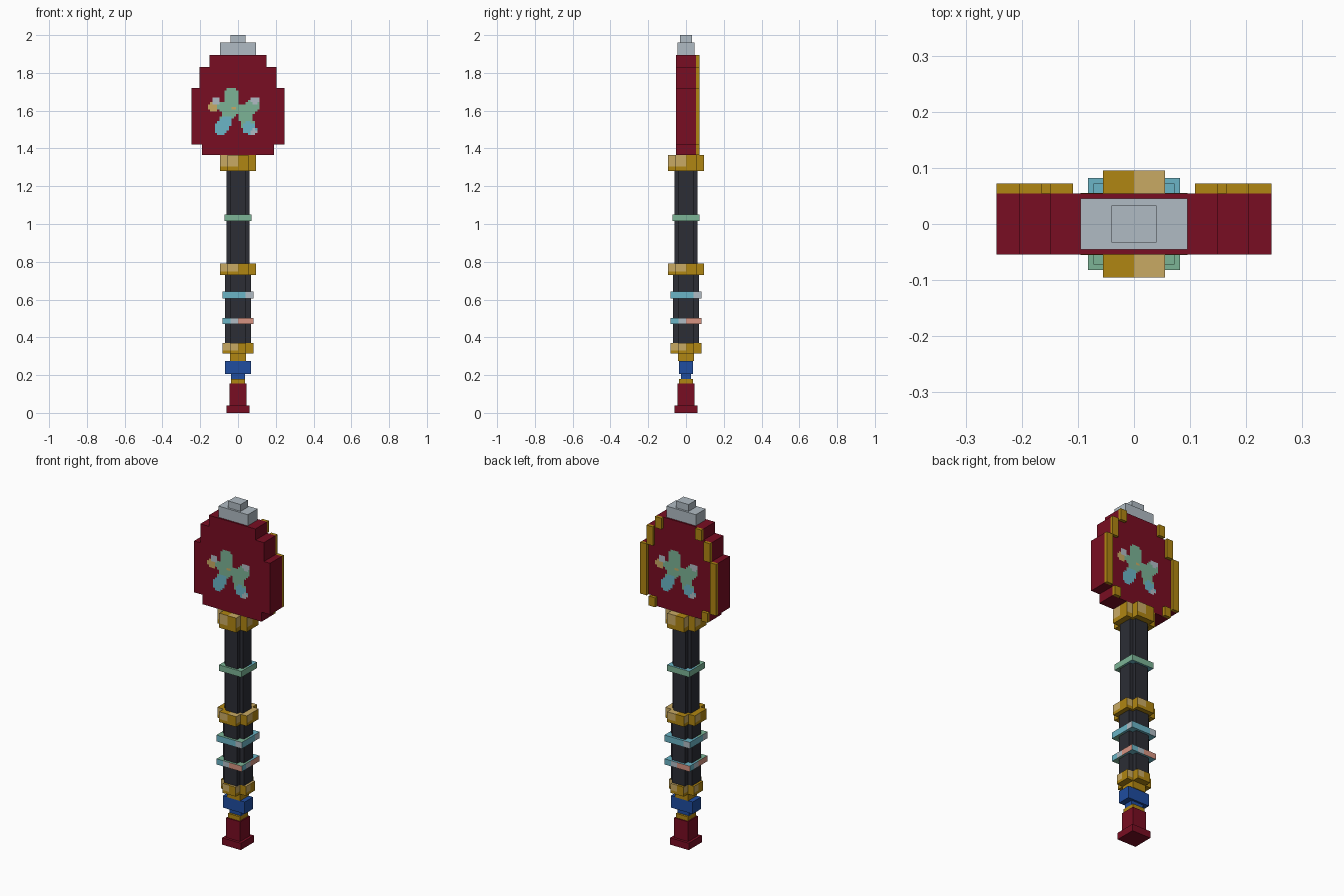
import bpy, bmesh
from mathutils import Vector

if "Cube" in bpy.data.objects:
    bpy.data.objects.remove(bpy.data.objects["Cube"], do_unlink=True)


def material(name, *rgb):
    m = bpy.data.materials.new(name)
    m.use_nodes = True
    m.diffuse_color = (*rgb, 1)
    m.node_tree.nodes["Principled BSDF"].inputs["Base Color"].default_value = (*rgb, 1)
    return m


CRIMSON = material("crimson", .19, .004, .016)
GOLD = material("gold", .434, .238, .006)
TAN = material("pale gold", .584, .402, .127)
BLACK = material("charcoal", .025, .027, .036)
GREEN = material("sea green", .2, .456, .305)
CYAN = material("cyan", .147, .462, .565)
BLUE = material("blue", .014, .074, .352)
SILVER = material("silver", .434, .497, .546)
PINK = material("pink", .68, .296, .223)


def finish(name, bm, mats):
    mesh = bpy.data.meshes.new(name)
    bm.to_mesh(mesh)
    bm.free()
    for m in mats:
        mesh.materials.append(m)
    bpy.context.collection.objects.link(bpy.data.objects.new(name, mesh))


def prism(name, points, push, mats, cuts=(), rule=None):
    """Extrude an outline, slice it along cuts, then colour faces by a rule."""
    bm = bmesh.new()
    face = bm.faces.new([bm.verts.new(p) for p in points])
    out = bmesh.ops.extrude_face_region(bm, geom=[face], use_keep_orig=True)
    verts = [v for v in out["geom"] if isinstance(v, bmesh.types.BMVert)]
    bmesh.ops.translate(bm, verts=verts, vec=push)
    bmesh.ops.recalc_face_normals(bm, faces=bm.faces)
    for co, no in cuts:
        bmesh.ops.bisect_plane(bm, geom=bm.verts[:] + bm.edges[:] + bm.faces[:],
                               plane_co=co, plane_no=no)
    bm.normal_update()
    if rule:
        for f in bm.faces:
            n, c = f.normal, f.calc_center_median()
            across = c.dot(Vector((-n.y, n.x, 0)))  # position along a side face
            f.material_index = mats.index(rule(n, c, across))
    finish(name, bm, mats)


def square(x, y, z):
    return [(-x, -y, z), (x, -y, z), (x, y, z), (-x, y, z)]


def block(name, x, y, z0, z1, mat):
    prism(name, square(x, y, z0), (0, 0, z1 - z0), [mat])


def cross(a, b, z):
    pts = []
    for i, j in ((1, 0), (0, 1), (-1, 0), (0, -1)):
        for u, v in ((a, -b), (a, b), (b, b)):
            pts.append((u * i - v * j, u * j + v * i, z))
    return pts


HALVES = [((0, 0, 0), (1, 0, 0)), ((0, 0, 0), (0, 1, 0))]


def collar(name, a, b, z0, z1):
    """Cross-shaped gold ring with a pale upper corner on every side."""
    mid = z0 + (z1 - z0) * .3

    def rule(n, c, across):
        if n.z > .5:
            return TAN if c.x > 0 else GOLD
        if n.z < -.5:
            return GOLD
        return TAN if across < 0 and c.z > mid else GOLD
    prism(name, cross(a, b, z0), (0, 0, z1 - z0), [GOLD, TAN],
          HALVES + [((0, 0, mid), (0, 0, 1))], rule)


def band(name, r, z0, z1, colours):
    """Square ring with four colours along every side."""
    cuts = HALVES + [((s * r / 2, s * r / 2, 0), n) for s in (-1, 1)
                     for n in ((1, 0, 0), (0, 1, 0))]

    def rule(n, c, across):
        if abs(n.z) > .5:
            return GREEN if c.y < 0 else CYAN
        return colours[min(3, int((across / r + 1) * 2))]
    prism(name, square(r, r, z0), (0, 0, z1 - z0), [GREEN, CYAN, SILVER, PINK], cuts, rule)


# Pommel and lower fittings
block("pommel_base", .06, .06, 0, .04, CRIMSON)
block("pommel", .045, .045, .04, .155, CRIMSON)
block("pommel_collar", .038, .038, .155, .18, GOLD)
block("blue_neck", .038, .026, .18, .205, BLUE)
block("blue_block", .07, .038, .205, .275, BLUE)
block("gold_neck", .042, .042, .275, .315, GOLD)

# Shaft
prism("lower_grip", cross(.068, .042, .37), (0, 0, .36), [BLACK])
prism("upper_shaft", cross(.06, .04, .79), (0, 0, .49), [BLACK])
collar("lower_collar", .081, .042, .315, .37)
collar("middle_collar", .095, .055, .73, .79)
collar("head_collar", .095, .055, 1.28, 1.365)
band("pink_band", .081, .47, .503, [CYAN, SILVER, PINK, PINK])
band("cyan_band", .082, .605, .642, [CYAN, CYAN, CYAN, SILVER])
band("green_band", .072, 1.015, 1.05, [GREEN] * 4)

# Stepped head, drawn as one silhouette
FRONT, BACK = -.054, .054
TIERS = [(.19, 1.365, 1.42), (.245, 1.42, 1.72), (.205, 1.72, 1.83), (.15, 1.83, 1.895)]
side = [(x, FRONT, z) for x, z0, z1 in TIERS for z in (z0, z1)]
outline = side + [(-x, y, z) for x, y, z in reversed(side)]
prism("head", outline, (0, BACK - FRONT, 0), [CRIMSON])

# Gold trim on the back edges of the head
for label, s in (("left", 1), ("right", -1)):
    for i, (x, z0, z1) in enumerate(TIERS):
        a, b = s * (x - .041), s * x
        pts = [(a, BACK, z0), (b, BACK, z0), (b, BACK, z1), (a, BACK, z1)]
        prism(f"{label}_trim_{i + 1}", pts, (0, .018, 0), [GOLD])

# Silver cap
block("cap_base", .095, .045, 1.895, 1.96, SILVER)
block("cap_tip", .04, .033, 1.96, 2, SILVER)

# Pixel emblem: rounded strokes (start, end, radius, colour), later ones on top
STROKES = [
    ((-.035, 1.68), (-.035, 1.61), .041, GREEN),  # top lobe
    ((-.08, 1.615), (.06, 1.6), .027, GREEN),     # body
    ((.05, 1.6), (.088, 1.635), .033, GREEN),     # right arm
    ((.035, 1.585), (.05, 1.53), .036, GREEN),    # right leg
    ((-.05, 1.58), (-.07, 1.55), .03, GREEN),     # left thigh
    ((-.065, 1.54), (-.09, 1.505), .034, CYAN),   # left leg
    ((.055, 1.51), (.065, 1.505), .032, CYAN),    # right foot
    ((.08, 1.485), (.085, 1.49), .014, SILVER),   # foot tip
    ((-.13, 1.625), (-.13, 1.62), .025, TAN),     # left star
    ((-.125, 1.652), (-.112, 1.652), .016, SILVER),
    ((.085, 1.655), (.1, 1.655), .017, SILVER),   # arm tip
    ((-.02, 1.615), (-.02, 1.615), .01, TAN),     # centre spot
]


def stroke_colour(x, z):
    found, p = None, Vector((x, z))
    for start, end, radius, colour in STROKES:
        a, d = Vector(start), Vector(end) - Vector(start)
        t = max(0, min(1, (p - a).dot(d) / max(d.length_squared, 1e-9)))
        if (p - a - d * t).length < radius:
            found = colour
    return found


CELL = .0125
INKS = [GREEN, CYAN, SILVER, TAN]
for name, s in (("front_emblem", 1), ("back_emblem", -1)):
    bm = bmesh.new()
    for row in range(21):
        for col in range(24):
            x0, z0 = -.16 + col * CELL, 1.47 + row * CELL
            x1, z1 = x0 + CELL, z0 + CELL
            colour = stroke_colour((x0 + x1) / 2, (z0 + z1) / 2)
            if colour:
                f = bm.faces.new([bm.verts.new((s * x, s * (FRONT - .002), z)) for x, z in
                                  ((x0, z0), (x1, z0), (x1, z1), (x0, z1))])
                f.material_index = INKS.index(colour)
    bmesh.ops.remove_doubles(bm, verts=bm.verts, dist=.001)
    finish(name, bm, INKS)
